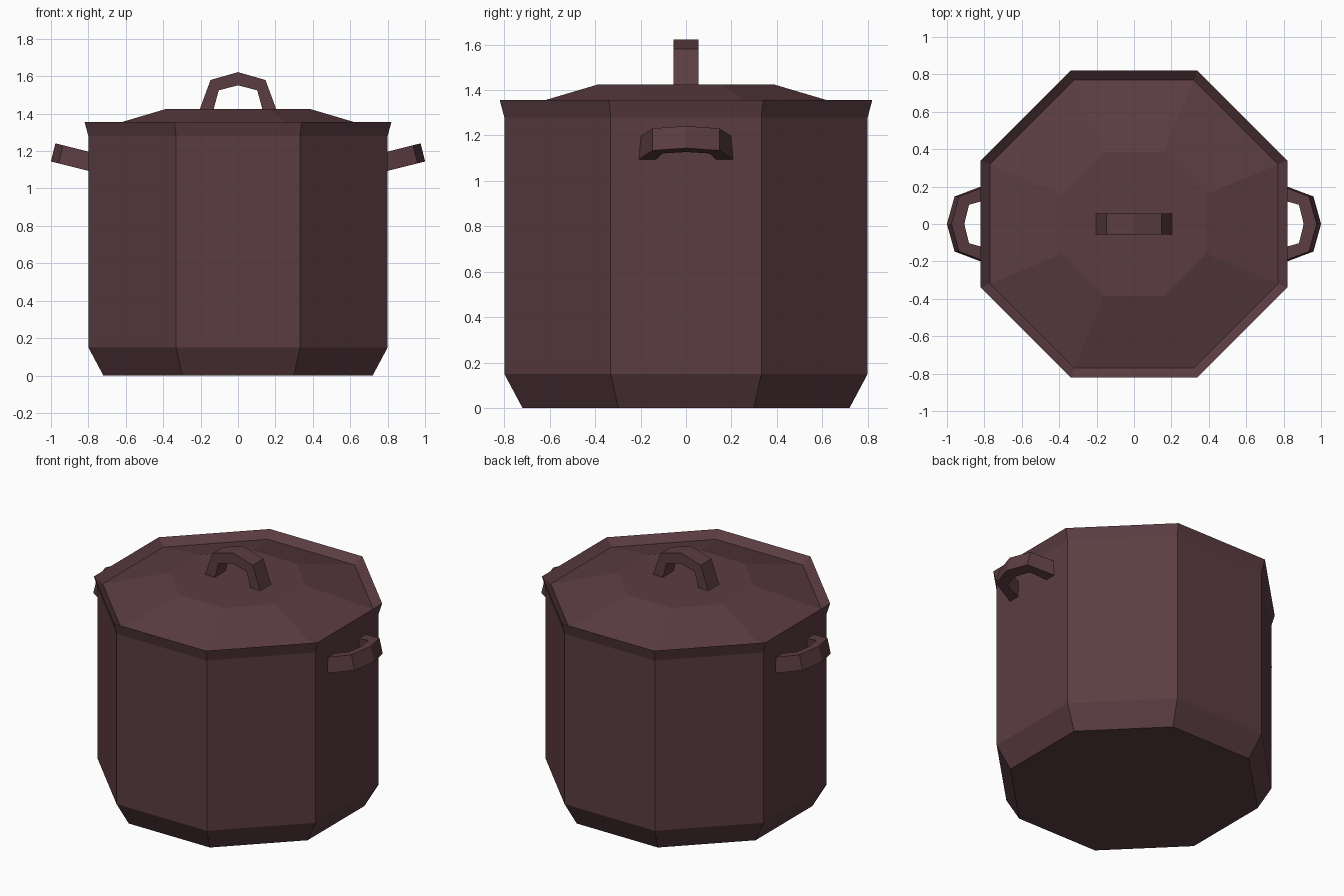
import bpy, bmesh
from math import cos, sin, pi, radians
from mathutils import Matrix

if "Cube" in bpy.data.objects:
    bpy.data.objects.remove(bpy.data.objects["Cube"])

# One dark maroon enamel for the whole pot
enamel = bpy.data.materials.new("maroon_enamel")
enamel.use_nodes = True
colour = (0.105, 0.046, 0.054, 1)
enamel.diffuse_color = colour
enamel.node_tree.nodes["Principled BSDF"].inputs["Base Color"].default_value = colour


def finish(bm, name):
    bmesh.ops.recalc_face_normals(bm, faces=bm.faces)
    mesh = bpy.data.meshes.new(name)
    bm.to_mesh(mesh)
    bm.free()
    mesh.materials.append(enamel)
    obj = bpy.data.objects.new(name, mesh)
    bpy.context.collection.objects.link(obj)
    return obj


def octagon_stack(name, profile):
    """Closed eight-sided solid; profile holds (distance to flat side, height)."""
    bm = bmesh.new()
    rings = []
    for apothem, z in profile:
        r = apothem / cos(pi / 8)
        angles = [pi / 8 + i * pi / 4 for i in range(8)]
        rings.append([bm.verts.new((r * cos(a), r * sin(a), z)) for a in angles])
    for low, high in zip(rings, rings[1:]):
        for i in range(8):
            j = (i + 1) % 8
            bm.faces.new((low[i], low[j], high[j], high[i]))
    bm.faces.new(rings[0])
    bm.faces.new(rings[-1])
    return finish(bm, name)


def handle(name, width, matrix):
    """Angular arch along local x, rising in z, with its width along y."""
    outer = [(-0.215, -0.03), (-0.147, 0.155), (0, 0.197), (0.147, 0.155), (0.215, -0.03)]
    inner = [(-0.138, -0.03), (-0.103, 0.1), (0, 0.126), (0.103, 0.1), (0.138, -0.03)]
    bm = bmesh.new()
    # Cross-section loop at each step of the arch
    loops = []
    for (ox, oz), (ix, iz) in zip(outer, inner):
        corners = [(ox, -1, oz), (ox, 1, oz), (ix, 1, iz), (ix, -1, iz)]
        loops.append([bm.verts.new((x, s * width / 2, z)) for x, s, z in corners])
    for a, b in zip(loops, loops[1:]):
        for i in range(4):
            j = (i + 1) % 4
            bm.faces.new((a[i], a[j], b[j], b[i]))
    bm.faces.new(loops[0])
    bm.faces.new(loops[-1])
    bm.transform(matrix)
    return finish(bm, name)


# Body with chamfered foot and flared rim, sloping inward to the lid seat
octagon_stack("pot_body", [(0.72, 0), (0.8, 0.15), (0.8, 1.28), (0.82, 1.355),
                           (0.77, 1.311), (0.77, 1.29)])

# Lid sunk inside the rim
octagon_stack("lid", [(0.77, 1.28), (0.77, 1.311), (0.385, 1.425)])
handle("lid_handle", 0.112, Matrix.Translation((0, 0, 1.425)))

# Side handles, tilted upward
for name, turn in (("left_handle", 0), ("right_handle", pi)):
    tilt = Matrix.Rotation(radians(76), 4, 'Y') @ Matrix.Rotation(pi / 2, 4, 'Z')
    place = Matrix.Rotation(turn, 4, 'Z') @ Matrix.Translation((0.797, 0, 1.145))
    handle(name, 0.1, place @ tilt)
